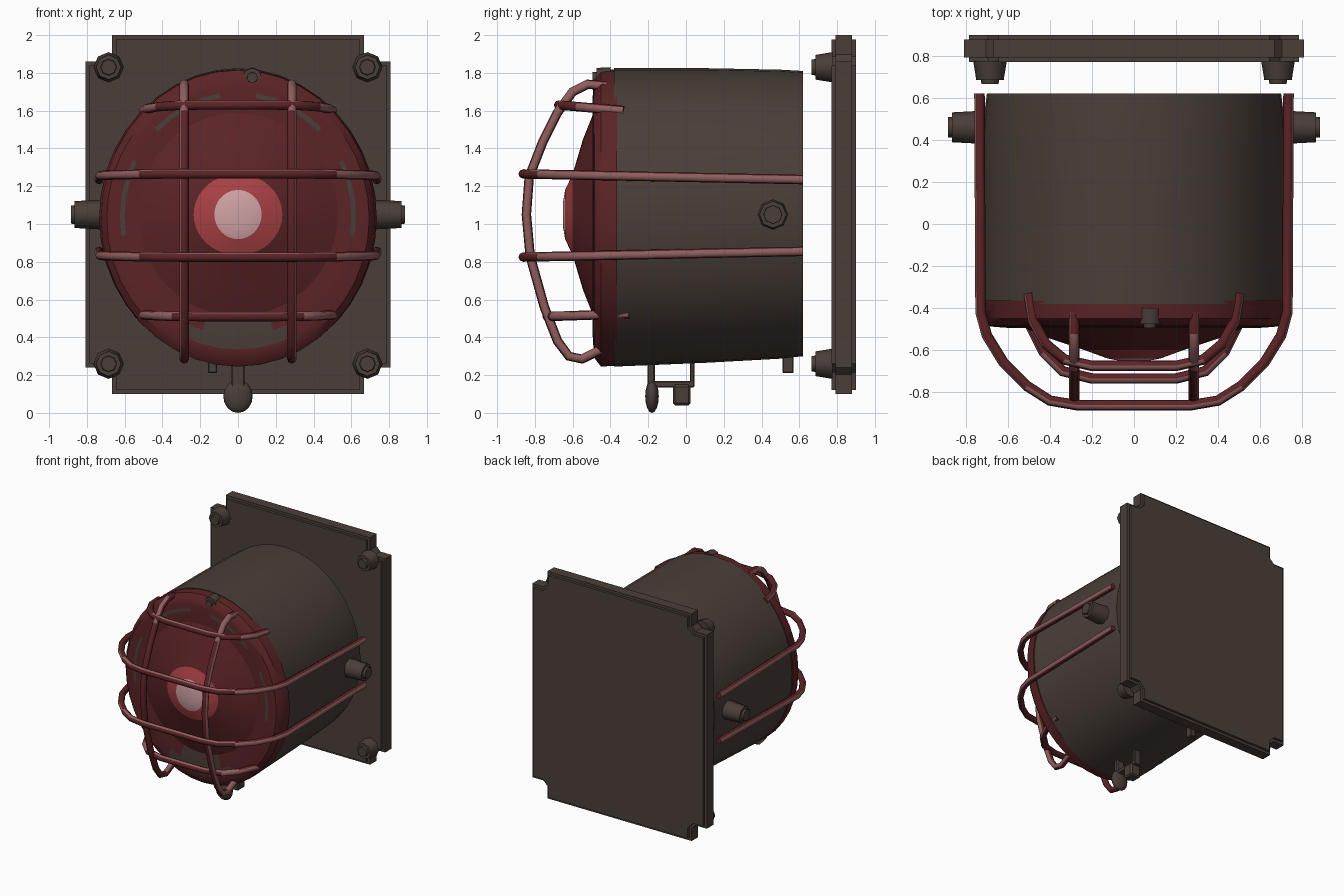
import bpy, bmesh, math
from mathutils import Vector, Matrix

cube = bpy.data.objects.get("Cube")
if cube:
    bpy.data.objects.remove(cube, do_unlink=True)


def material(name, r, g, b):
    m = bpy.data.materials.new(name)
    m.use_nodes = True
    m.diffuse_color = (r, g, b, 1)
    m.node_tree.nodes["Principled BSDF"].inputs["Base Color"].default_value = (r, g, b, 1)
    return m


BROWN = material("dark brown metal", .068, .049, .040)
RED = material("dark red", .105, .017, .019)
BRIGHT = material("bright red", .40, .052, .058)
PINK = material("pale pink", .64, .36, .37)
ROSE = material("dusty rose", .27, .11, .11)


def finish(name, bm, mats, angle=35):
    bmesh.ops.recalc_face_normals(bm, faces=bm.faces[:])
    me = bpy.data.meshes.new(name)
    bm.to_mesh(me)
    bm.free()
    ob = bpy.data.objects.new(name, me)
    bpy.context.collection.objects.link(ob)
    for m in mats:
        me.materials.append(m)
    smooth(ob, angle)
    return ob


def smooth(ob, angle):
    bpy.ops.object.select_all(action="DESELECT")
    ob.select_set(True)
    bpy.context.view_layer.objects.active = ob
    bpy.ops.object.shade_smooth_by_angle(angle=math.radians(angle))


def loft(name, sections, mats, rule=None, n=40, caps=(True, True)):
    """Elliptical rings (y, x radius, z radius, z centre) joined along y."""
    bm = bmesh.new()
    rings = []
    for y, rx, rz, cz in sections:
        rings.append([bm.verts.new((rx * math.cos(a), y, cz + rz * math.sin(a)))
                      for a in (2 * math.pi * i / n for i in range(n))])
    for j, (a, b) in enumerate(zip(rings, rings[1:])):
        for i in range(n):
            k = (i + 1) % n
            f = bm.faces.new((a[i], a[k], b[k], b[i]))
            if rule:
                f.material_index = rule(j, f.calc_center_median())
    for ring, capped, j in ((rings[0], caps[0], 0), (rings[-1], caps[1], len(rings))):
        if capped:
            f = bm.faces.new(ring)
            if rule:
                f.material_index = rule(j, f.calc_center_median())
    return finish(name, bm, mats)


def box(name, lo, hi, bevel=.006):
    lo, hi = Vector(lo), Vector(hi)
    bm = bmesh.new()
    bmesh.ops.create_cube(bm, size=1)
    bmesh.ops.transform(bm, verts=bm.verts[:],
                        matrix=Matrix.Translation((lo + hi) / 2) @ Matrix.Diagonal((*(hi - lo), 1)))
    bmesh.ops.bevel(bm, geom=bm.edges[:], offset=bevel, segments=1, affect="EDGES")
    return finish(name, bm, [BROWN])


def bolt(name, base, direction, height, r1, r2):
    """Tapered bolt head standing on base with a chamfered tip."""
    bm = bmesh.new()
    bmesh.ops.create_cone(bm, cap_ends=True, segments=8, radius1=r1, radius2=r2, depth=height)
    tip = [e for e in bm.edges if all(v.co.z > 0 for v in e.verts)]
    bmesh.ops.bevel(bm, geom=tip, offset=.02, segments=2, affect="EDGES")
    d = Vector(direction)
    rot = d.to_track_quat("Z", "Y").to_matrix().to_4x4()
    bmesh.ops.transform(bm, verts=bm.verts[:],
                        matrix=Matrix.Translation(Vector(base) + d * height / 2) @ rot)
    return finish(name, bm, [BROWN], 50)


def wire(name, points, radius=.025):
    cu = bpy.data.curves.new(name, "CURVE")
    cu.dimensions = "3D"
    cu.bevel_depth = radius
    cu.bevel_resolution = 2
    cu.use_fill_caps = True
    sp = cu.splines.new("POLY")
    sp.points.add(len(points) - 1)
    for p, co in zip(sp.points, points):
        p.co = (*co, 1)
    tmp = bpy.data.objects.new(name + "_path", cu)
    bpy.context.collection.objects.link(tmp)
    me = bpy.data.meshes.new_from_object(tmp.evaluated_get(bpy.context.evaluated_depsgraph_get()))
    bpy.data.objects.remove(tmp, do_unlink=True)
    bm = bmesh.new()
    bm.from_mesh(me)
    bmesh.ops.recalc_face_normals(bm, faces=bm.faces[:])
    # worn paint on the outward upper side
    for f in bm.faces:
        c, nrm = f.calc_center_median(), f.normal
        side = nrm.x * math.copysign(1, c.x) > .6 and abs(c.x) > .3
        front = nrm.y < -.3 and nrm.z > .45
        f.material_index = 1 if side or front else 0
    return finish(name, bm, [RED, ROSE], 60)


def bow(name, half, z_back, z_front):
    """Horizontal guard wire: half path of (x, y) mirrored about x = 0."""
    y0, y1 = half[0][1], half[-1][1]
    pts = [(x, y, z_back + (z_front - z_back) * (y - y0) / (y1 - y0)) for x, y in half]
    wire(name, pts + [(-x, y, z) for x, y, z in reversed(pts)])


# Mounting plate with rounded corners
bm = bmesh.new()
bmesh.ops.create_cube(bm, size=1)
bmesh.ops.transform(bm, verts=bm.verts[:],
                    matrix=Matrix.Translation((0, .835, 1.05)) @ Matrix.Diagonal((1.615, .13, 1.9, 1)))
corners = [e for e in bm.edges if abs(e.verts[0].co.y - e.verts[1].co.y) > .1]
bmesh.ops.bevel(bm, geom=corners, offset=.14, segments=5, affect="EDGES")
rims = [e for e in bm.edges if abs(e.verts[0].co.y - e.verts[1].co.y) < .01]
bmesh.ops.bevel(bm, geom=rims, offset=.022, segments=2, affect="EDGES")
finish("mounting_plate", bm, [BROWN])

# Plate bolts and side bolts
for sx, side in ((1, "left"), (-1, "right")):
    for z, level in ((1.83, "upper"), (.26, "lower")):
        bolt(f"plate_bolt_{level}_{side}", (sx * .685, .775, z), (0, -1, 0), .11, .08, .062)
    bolt(f"side_bolt_{side}", (sx * .70, .46, 1.05), (sx, 0, 0), .185, .08, .07)

# Housing
loft("housing", [(.62, .70, .755, 1.055), (.5, .715, .765, 1.052), (.1, .72, .78, 1.045),
                 (-.38, .725, .79, 1.035)], [BROWN])


# Bezel: painted wear at the bottom of the face and along a narrow groove
def bezel_rule(j, c):
    if j >= 3 and c.z < .5 and abs(c.x) < .3:
        return 1
    worn = c.z > 1.5 and abs(c.x) > .08 or abs(c.x) > .5 and .9 < c.z < 1.35
    return 1 if j == 4 and worn else 0


loft("bezel", [(-.365, .735, .785, 1.035), (-.45, .725, .785, 1.03), (-.485, .695, .74, 1.03),
               (-.49, .66, .70, 1.035), (-.492, .625, .66, 1.04), (-.494, .60, .635, 1.04),
               (-.49, .52, .54, 1.05)], [RED, BROWN], bezel_rule)

# Lens with bright centre
loft("lens", [(-.485, .54, .55, 1.05), (-.545, .40, .40, 1.05), (-.60, .235, .215, 1.05),
              (-.64, .125, .13, 1.05), (-.652, .06, .06, 1.05)],
     [RED, BRIGHT, PINK], lambda j, c: 0 if c.y > -.60 else (1 if j < 3 else 2), caps=(False, True))

# Guard cage: long and short horizontal wires
long_half = [(.735, .62), (.73, -.42), (.70, -.53), (.62, -.66), (.51, -.77), (.40, -.84), (.27, -.862)]
bow("guard_wire_long_upper", long_half, 1.235, 1.265)
bow("guard_wire_long_lower", long_half, .855, .825)
bow("guard_wire_short_upper", [(.50, -.33), (.48, -.46), (.42, -.57), (.33, -.645), (.20, -.675)], 1.60, 1.63)
bow("guard_wire_short_lower", [(.53, -.30), (.50, -.47), (.43, -.61), (.34, -.70), (.20, -.735)], .525, .51)

# Guard cage: vertical wires
upright = [(-.42, 1.73), (-.52, 1.74), (-.60, 1.70), (-.68, 1.59), (-.76, 1.43), (-.83, 1.25),
           (-.845, 1.05), (-.825, .83), (-.75, .56), (-.68, .38), (-.62, .30), (-.55, .285), (-.42, .35)]
for sx, side in ((1, "left"), (-1, "right")):
    wire(f"guard_wire_vertical_{side}", [(sx * .285, y, z) for y, z in upright])

# Top latch knob
bolt("top_knob", (.075, -.40, 1.775), (0, -1, 0), .095, .055, .05)

# Lower latch: loop, block and rounded pull
box("latch_front_strip", (-.035, -.205, .10), (.035, -.165, .27))
box("latch_bar", (-.03, -.20, .135), (.03, .045, .17))
box("latch_rear_strip", (-.03, .02, .14), (.03, .045, .28))
box("latch_block", (-.05, -.07, .04), (.05, .025, .15), .012)
bm = bmesh.new()
bmesh.ops.create_uvsphere(bm, u_segments=12, v_segments=8, radius=1)
bmesh.ops.transform(bm, verts=bm.verts[:],
                    matrix=Matrix.Translation((0, -.18, .088)) @ Matrix.Diagonal((.078, .036, .088, 1)))
finish("latch_pull", bm, [BROWN], 60)
box("rear_tab", (-.16, .51, .21), (-.11, .57, .34))
